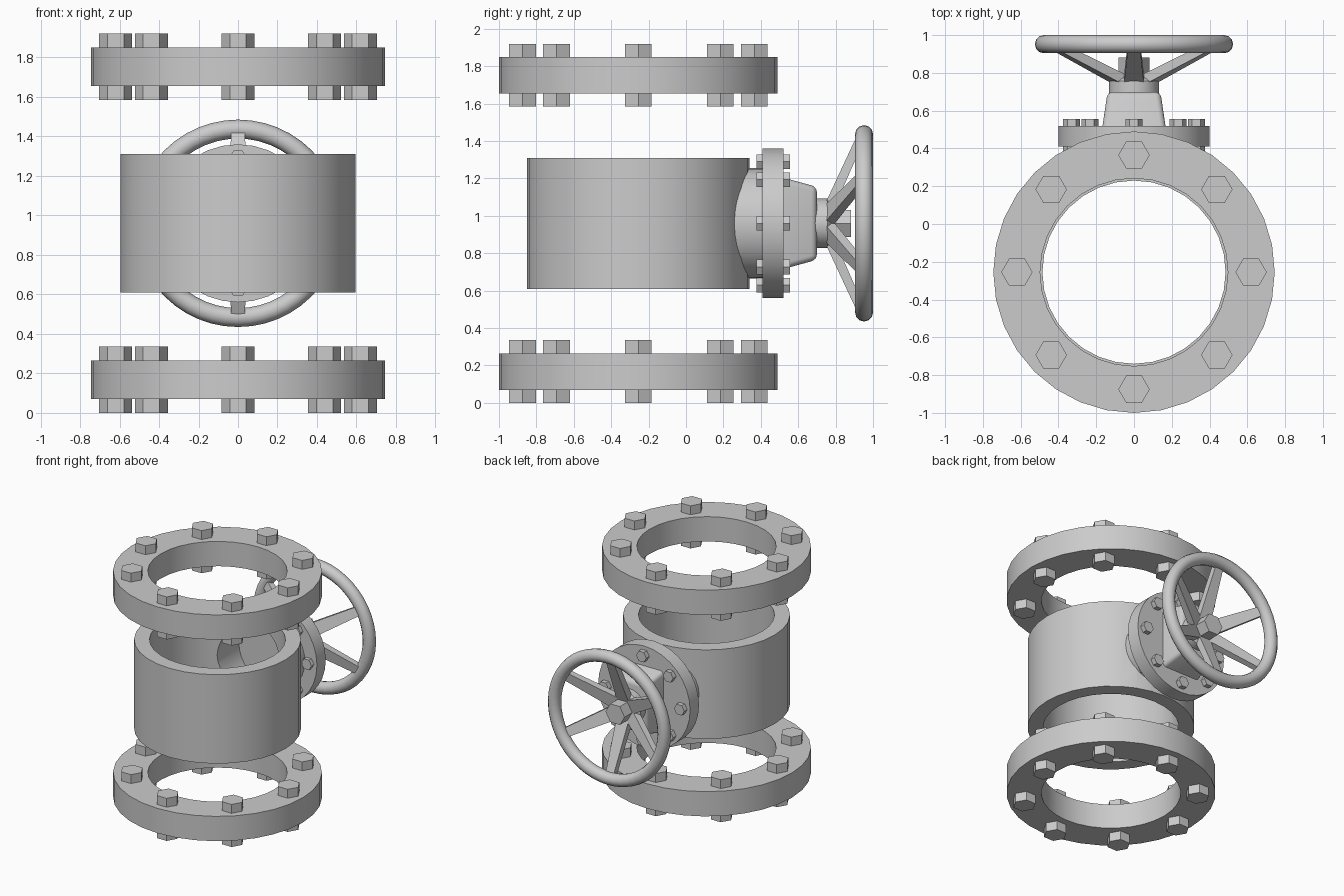
import bpy, bmesh
from math import cos, sin, pi, radians
from mathutils import Matrix, Vector

if "Cube" in bpy.data.objects:
    bpy.data.objects.remove(bpy.data.objects["Cube"])

PIPE_Y, MID_Z = -0.255, 0.96


def finish(name, bm, smooth=True):
    bmesh.ops.recalc_face_normals(bm, faces=bm.faces)
    me = bpy.data.meshes.new(name)
    bm.to_mesh(me)
    bm.free()
    ob = bpy.data.objects.new(name, me)
    bpy.context.collection.objects.link(ob)
    if smooth:
        bpy.ops.object.select_all(action='DESELECT')
        ob.select_set(True)
        bpy.context.view_layer.objects.active = ob
        bpy.ops.object.shade_smooth_by_angle(angle=radians(35))
    return ob


def place(axis, a):
    """Local z axis -> pipe axis ('Z') or valve stem axis ('Y'), offset a along it."""
    if axis == 'Z':
        return Matrix.Translation((0, PIPE_Y, a))
    return Matrix.Translation((0, a, MID_Z)) @ Matrix.Rotation(-pi / 2, 4, 'X')


def lathe(name, profile, axis, n=32, closed=True):
    """Spin (radius, offset) points into a ring (closed loop) or a capped solid."""
    bm = bmesh.new()
    m = place(axis, 0)
    rings = [[bm.verts.new(m @ Vector((r * cos(2 * pi * i / n), r * sin(2 * pi * i / n), a)))
              for i in range(n)] for r, a in profile]
    pairs = list(zip(rings, rings[1:]))
    if closed:
        pairs.append((rings[-1], rings[0]))
    else:
        bm.faces.new(rings[0])
        bm.faces.new(rings[-1])
    for p, q in pairs:
        for i in range(n):
            j = (i + 1) % n
            bm.faces.new((p[i], p[j], q[j], q[i]))
    return finish(name, bm)


def rod(name, r, a0, a1, axis, n=32):
    return lathe(name, [(r, a0), (r, a1)], axis, n, closed=False)


def ring(name, ro, ri, a0, a1, axis):
    return lathe(name, [(ro, a0), (ro, a1), (ri, a1), (ri, a0)], axis)


def bolts(name, circle, r, a0, a1, axis):
    """Eight hexagonal bolts, all with the same orientation."""
    bm = bmesh.new()
    for k in range(8):
        t = k * pi / 4
        m = place(axis, (a0 + a1) / 2) @ Matrix.Translation((circle * cos(t), circle * sin(t), 0))
        bmesh.ops.create_cone(bm, cap_ends=True, segments=6, radius1=r, radius2=r,
                              depth=a1 - a0, matrix=m @ Matrix.Rotation(pi / 2, 4, 'Z'))
    # put hexagon corners on the x axis
    ob = finish(name, bm, smooth=False)
    return ob


def boolean(ob, cutter, op):
    mod = ob.modifiers.new(op.lower(), 'BOOLEAN')
    mod.operation, mod.solver, mod.object = op, 'EXACT', cutter
    bpy.ops.object.select_all(action='DESELECT')
    ob.select_set(True)
    bpy.context.view_layer.objects.active = ob
    bpy.ops.object.modifier_apply(modifier=mod.name)
    bpy.data.objects.remove(cutter)


# pipe flanges with bolts
for label, z in (('lower', 0.07), ('upper', 1.655)):
    ring(label + '_flange', 0.745, 0.497, z, z + 0.195, 'Z')
    bolts(label + '_flange_bolts', 0.62, 0.083, z - 0.07, z + 0.265, 'Z')

# valve body with side neck, bore and port
body = rod('valve_body', 0.595, 0.61, 1.31, 'Z')
boolean(body, rod('neck', 0.295, 0.0, 0.415, 'Y'), 'UNION')
boolean(body, rod('bore', 0.485, 0.5, 1.4, 'Z'), 'DIFFERENCE')
boolean(body, rod('port', 0.28, 0.0, 0.5, 'Y'), 'DIFFERENCE')
bpy.ops.object.shade_smooth_by_angle(angle=radians(35))

# bonnet flange and bolts
rod('bonnet_flange', 0.40, 0.41, 0.52, 'Y')
bolts('bonnet_bolts', 0.33, 0.045, 0.378, 0.557, 'Y')

# tapered bonnet with rounded edges
bm = bmesh.new()
bmesh.ops.create_cube(bm, size=2)
for v in bm.verts:
    top = v.co.y > 0
    v.co = ((0.14 if top else 0.168) * v.co.x, 0.70 if top else 0.51,
            MID_Z + (0.195 if top else 0.247) * v.co.z)
edges = [e for e in bm.edges if max(v.co.y for v in e.verts) > 0.6]
bmesh.ops.bevel(bm, geom=edges, offset=0.03, segments=4, profile=0.5, affect='EDGES')
finish('bonnet', bm)

# stem collar and hexagonal nut
lathe('stem_collar', [(0.133, 0.69), (0.133, 0.757), (0.11, 0.775)], 'Y', closed=False)
rod('stem_nut', 0.083, 0.76, 0.882, 'Y', n=6)

# handwheel rim
lathe('handwheel_rim', [(0.477 + 0.048 * cos(k * pi / 6), 0.952 + 0.048 * sin(k * pi / 6))
                        for k in range(12)], 'Y', n=48)

# six tapered spokes sloping from hub to rim
bm = bmesh.new()
start, end = Vector((0, 0.762, 0.08)), Vector((0, 0.934, 0.46))
normal = Vector((0, end.z - start.z, start.y - end.y)).normalized()
for k in range(6):
    m = Matrix.Translation((0, 0, MID_Z)) @ Matrix.Rotation(k * pi / 3, 4, 'Y')
    quads = []
    for c, w, t in ((start, 0.053, 0.027), (end, 0.034, 0.022)):
        quads.append([bm.verts.new(m @ (c + Vector((sx * w, 0, 0)) + normal * sy * t))
                      for sx, sy in ((-1, -1), (1, -1), (1, 1), (-1, 1))])
    a, b = quads
    bm.faces.new(a)
    bm.faces.new(b)
    for i in range(4):
        j = (i + 1) % 4
        bm.faces.new((a[i], a[j], b[j], b[i]))
finish('handwheel_spokes', bm, smooth=False)
